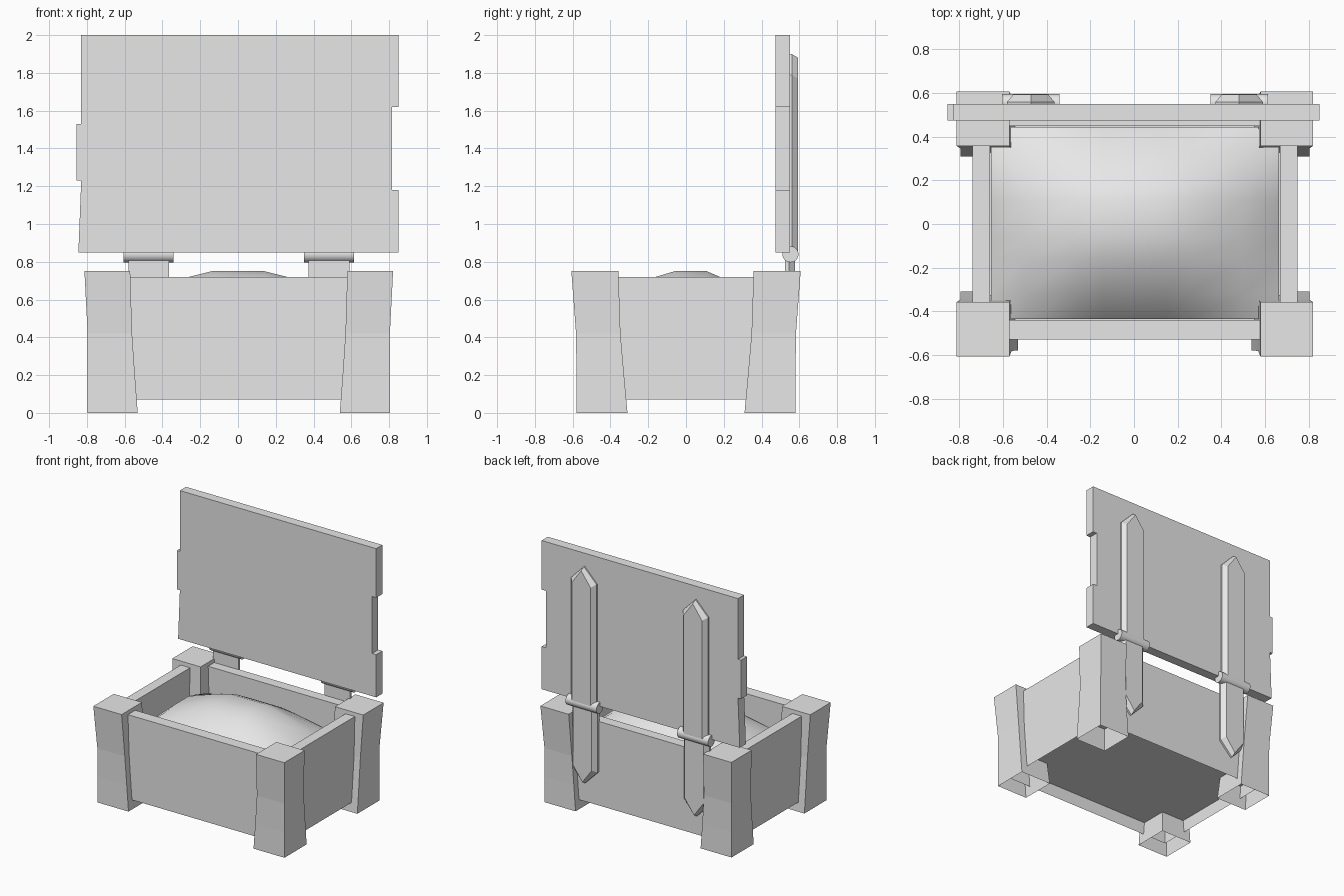
import bpy, bmesh, math
from mathutils import Matrix

cube = bpy.data.objects.get("Cube")
if cube:
    bpy.data.objects.remove(cube)

GREY = (0.8, 0.8, 0.8, 1)
mat = bpy.data.materials.new("plain_grey")
mat.use_nodes = True
mat.diffuse_color = GREY
mat.node_tree.nodes["Principled BSDF"].inputs["Base Color"].default_value = GREY


def finish(name, bm, smooth=None):
    bmesh.ops.recalc_face_normals(bm, faces=bm.faces)
    mesh = bpy.data.meshes.new(name)
    bm.to_mesh(mesh)
    bm.free()
    mesh.materials.append(mat)
    obj = bpy.data.objects.new(name, mesh)
    bpy.context.collection.objects.link(obj)
    if smooth:
        bpy.ops.object.select_all(action="DESELECT")
        obj.select_set(True)
        bpy.context.view_layer.objects.active = obj
        bpy.ops.object.shade_smooth_by_angle(angle=math.radians(smooth))
    return obj


def loft(bm, rings, cap_first=False, cap_last=False):
    """Join equal rings of points with quads."""
    loops = [[bm.verts.new(p) for p in ring] for ring in rings]
    n = len(loops[0])
    for a, b in zip(loops, loops[1:]):
        for i in range(n):
            j = (i + 1) % n
            bm.faces.new((a[i], a[j], b[j], b[i]))
    if cap_first:
        bm.faces.new(loops[0][::-1])
    if cap_last:
        bm.faces.new(loops[-1])


def rect(x0, x1, y0, y1, z):
    return [(x0, y0, z), (x1, y0, z), (x1, y1, z), (x0, y1, z)]


# Chest body: outer wall, rim and inner wall, open underneath
bm = bmesh.new()
outer = (-0.74, 0.75, -0.53, 0.53)
inner = (-0.66, 0.67, -0.44, 0.45)
loft(bm, [rect(*outer, 0.07), rect(*outer, 0.72), rect(*inner, 0.72), rect(*inner, 0.17)])
finish("chest_walls", bm)

# Recessed floor
bm = bmesh.new()
loft(bm, [rect(*outer, 0.17), rect(*outer, 0.19)], True, True)
finish("chest_floor", bm)

# Corner posts: flared square tubes, open at the foot
# (height, inner x, outer x, inner y, outer y)
POST = [(0, 0.535, 0.80, 0.31, 0.58), (0.2, 0.55, 0.80, 0.328, 0.58),
        (0.42, 0.565, 0.80, 0.347, 0.582), (0.75, 0.575, 0.817, 0.358, 0.607)]
for sx, side in ((-1, "right"), (1, "left")):
    for sy, end in ((-1, "front"), (1, "back")):
        bm = bmesh.new()
        loft(bm, [rect(sx * a + 0.004, sx * b + 0.004, sy * c, sy * d, z)
                  for z, a, b, c, d in POST], cap_last=True)
        finish(f"{end}_{side}_post", bm)

# Mounded filling
bm = bmesh.new()
XS = [(-0.655, 0), (-0.5, 0.55), (-0.26, 0.88), (-0.14, 1), (0.14, 1), (0.26, 0.88), (0.5, 0.55), (0.665, 0)]
YS = [(-0.435, 0), (-0.32, 0.55), (-0.16, 0.88), (-0.06, 1), (0.11, 1), (0.18, 0.88), (0.33, 0.55), (0.445, 0)]
grid = [[bm.verts.new((x, y, 0.5 + 0.25 * fx * fy)) for x, fx in XS] for y, fy in YS]
for r0, r1 in zip(grid, grid[1:]):
    for i in range(len(XS) - 1):
        bm.faces.new((r0[i], r0[i + 1], r1[i + 1], r1[i]))
finish("filling", bm, 60)

# Open lid with chipped ends
OUTLINE = [(-0.845, 0.85), (0.85, 0.85), (0.85, 1.18), (0.815, 1.18), (0.815, 1.62), (0.85, 1.62),
           (0.85, 2), (-0.83, 2), (-0.83, 1.53), (-0.855, 1.53), (-0.855, 1.23), (-0.83, 1.23)]
bm = bmesh.new()
loft(bm, [[(x, y, z) for x, z in OUTLINE] for y in (0.475, 0.55)], True, True)
finish("lid", bm)


# Hinges: pointed bevelled straps and a barrel
def strap(name, cx, y, z_root, z_tip):
    s = 1 if z_tip > z_root else -1

    def ring(w, tip, yy):
        return [(cx - w, yy, z_root), (cx + w, yy, z_root), (cx + w, yy, tip - s * 0.11),
                (cx, yy, tip), (cx - w, yy, tip - s * 0.11)]
    bm = bmesh.new()
    loft(bm, [ring(0.108, z_tip, y - 0.01), ring(0.108, z_tip, y + 0.01),
              ring(0.08, z_tip - s * 0.02, y + 0.043)], True, True)
    finish(name, bm)


for cx, side in ((-0.473, "right"), (0.482, "left")):
    strap(f"{side}_lid_strap", cx, 0.55, 0.84, 1.9)
    strap(f"{side}_wall_strap", cx, 0.535, 0.84, 0.22)
    bm = bmesh.new()
    bmesh.ops.create_cone(bm, cap_ends=True, segments=16, radius1=0.043, radius2=0.043, depth=0.265,
                          matrix=Matrix.Translation((cx, 0.553, 0.84)) @ Matrix.Rotation(math.pi / 2, 4, "Y"))
    finish(f"{side}_hinge_barrel", bm, 40)
